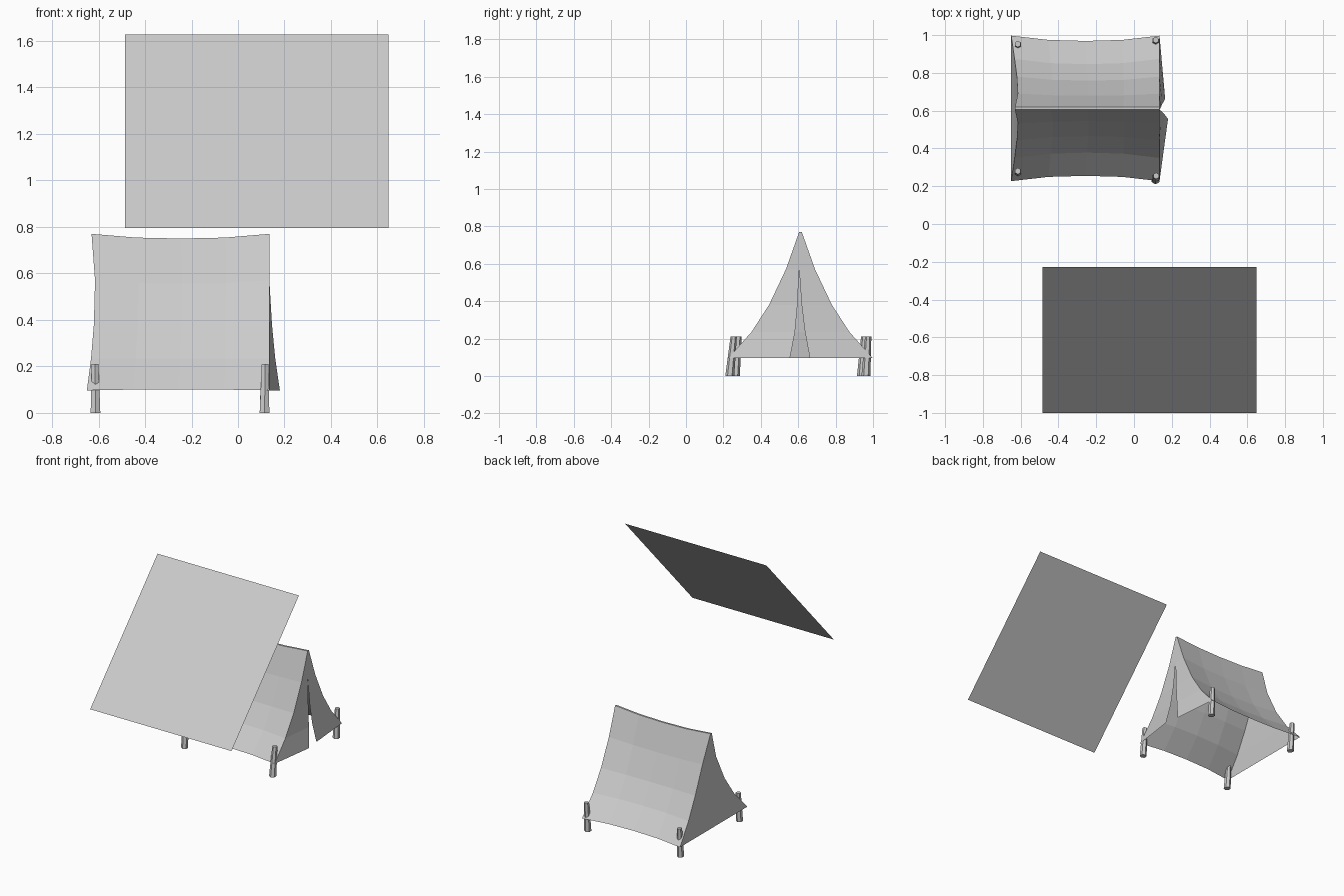
import bpy
from mathutils import Vector

if "Cube" in bpy.data.objects:
    bpy.data.objects.remove(bpy.data.objects["Cube"])


def make(name, verts, faces):
    me = bpy.data.meshes.new(name)
    me.from_pydata([tuple(v) for v in verts], [], faces)
    me.update()
    ob = bpy.data.objects.new(name, me)
    bpy.context.collection.objects.link(ob)
    return ob


def grid(name, rows, flip=False):
    """Surface from rows of points, all rows the same length."""
    n = len(rows[0])
    faces = []
    for r in range(len(rows) - 1):
        for c in range(n - 1):
            f = (r * n + c, r * n + c + 1, (r + 1) * n + c + 1, (r + 1) * n + c)
            faces.append(f[::-1] if flip else f)
    return make(name, [p for row in rows for p in row], faces)


# Tent end profile from ridge to hem: half width, height, x of the rear end
CY, X_DOOR = 0.612, 0.135
PROFILE = [(0.007, 0.77, -0.63), (0.078, 0.57, -0.615), (0.168, 0.38, -0.62),
           (0.262, 0.235, -0.632), (0.385, 0.097, -0.65)]
SAG = [0, 0.8, 1, 0.8, 0]


def roof_rows(side):
    rows = []
    for i, (w, z, xr) in enumerate(PROFILE):
        t = i / 4
        row = []
        for j, s in enumerate(SAG):
            x = xr + (X_DOOR - xr) * j / 4
            row.append((x, CY + side * (w - 0.028 * s * min(1, t * 1.5)),
                        z - s * (0.02 * (1 - t) - 0.004 * t)))
        rows.append(row)
    return rows


# Sagging roof sides and ridge strip
front, back = roof_rows(-1), roof_rows(1)
grid("roof_front", front, flip=True)
grid("roof_back", back)
grid("roof_ridge", [front[0], back[0]])

# Closed rear wall
grid("rear_wall", [[f[0], b[0]] for f, b in zip(front, back)])

# Door flaps, parted and flared outward at the hem: inner edge x, y per row
FRONT_EDGE = [(0.135, 0.611), (0.135, 0.605), (0.146, 0.596), (0.16, 0.583), (0.18, 0.556)]
BACK_EDGE = [(0.135, 0.611), (0.135, 0.605), (0.142, 0.618), (0.15, 0.636), (0.165, 0.662)]
for name, side, edge in (("door_flap_front", front, FRONT_EDGE),
                         ("door_flap_back", back, BACK_EDGE)):
    grid(name, [[row[-1], (x, y, row[-1][2])] for row, (x, y) in zip(side, edge)],
         flip=name.endswith("front"))


# Tapered, leaning hexagonal pegs: bottom centre and top centre
def peg(name, bottom, top, r0=0.024, r1=0.017, sides=6):
    bpy.ops.mesh.primitive_cone_add(vertices=sides, radius1=r0, radius2=r1, depth=0.21,
                                    location=(bottom[0], bottom[1], 0.105))
    ob = bpy.context.object
    ob.name = name
    lean = Vector((top[0] - bottom[0], top[1] - bottom[1], 0))
    for v in ob.data.vertices:
        if v.co.z > 0:
            v.co += lean


peg("peg_front_rear", (-0.613, 0.264), (-0.615, 0.28))
peg("peg_front_door", (0.114, 0.234), (0.117, 0.255))
peg("peg_back_rear", (-0.613, 0.938), (-0.615, 0.953))
peg("peg_back_door", (0.114, 0.962), (0.115, 0.974))

# Tilted flat sheet in front of the tent
make("tilted_sheet", [(-0.485, -1, 0.795), (0.648, -1, 0.795),
                      (0.648, -0.228, 1.627), (-0.485, -0.228, 1.627)], [(0, 1, 2, 3)])
